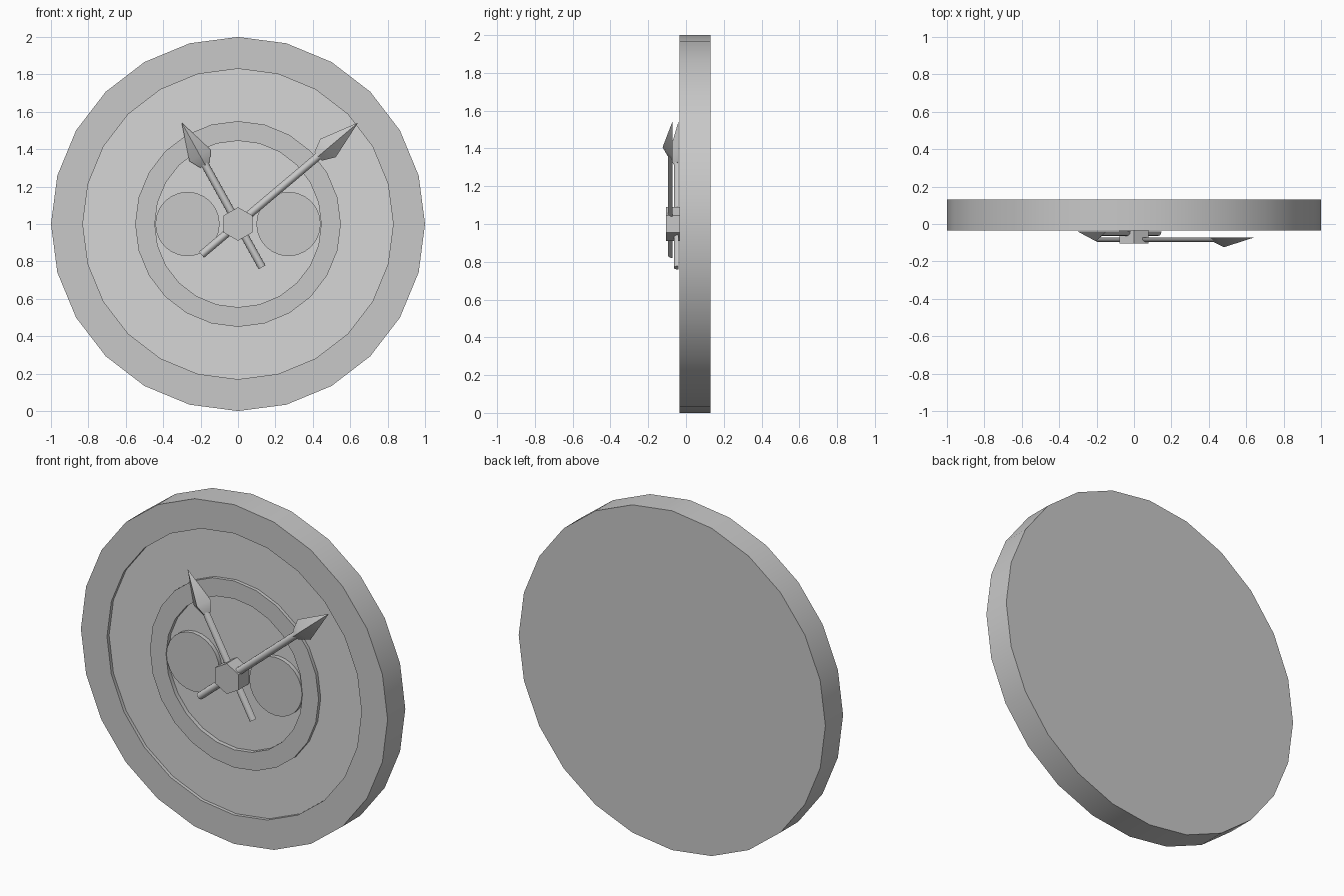
import bpy, bmesh, math
from mathutils import Vector, Matrix

cube = bpy.data.objects.get("Cube")
if cube:
    bpy.data.objects.remove(cube, do_unlink=True)


def material(name, value):
    m = bpy.data.materials.new(name)
    m.use_nodes = True
    colour = (value, value, value, 1)
    m.diffuse_color = colour
    m.node_tree.nodes["Principled BSDF"].inputs["Base Color"].default_value = colour
    return m


GREY = material("grey", 0.58)
LIGHT = material("light_grey", 0.67)
CENTRE_Z = 1.0


def finish(bm, name, materials=(GREY,)):
    """Turn the bmesh into an object at the middle of the dial."""
    bmesh.ops.recalc_face_normals(bm, faces=bm.faces)
    mesh = bpy.data.meshes.new(name)
    bm.to_mesh(mesh)
    bm.free()
    for m in materials:
        mesh.materials.append(m)
    obj = bpy.data.objects.new(name, mesh)
    obj.location.z = CENTRE_Z
    bpy.context.collection.objects.link(obj)
    bpy.ops.object.select_all(action="DESELECT")
    obj.select_set(True)
    bpy.context.view_layer.objects.active = obj
    bpy.ops.object.shade_smooth_by_angle(angle=math.radians(35))
    return obj


def disc(name, x, radius, front, back, sides):
    """Flat cylinder facing the front, with a corner at the top."""
    bm = bmesh.new()
    ring = [bm.verts.new((x + radius * math.sin(a), front, radius * math.cos(a)))
            for a in (math.tau * i / sides for i in range(sides))]
    face = bm.faces.new(ring)
    extruded = bmesh.ops.extrude_face_region(bm, geom=[face], use_keep_orig=True)
    moved = [v for v in extruded["geom"] if isinstance(v, bmesh.types.BMVert)]
    bmesh.ops.translate(bm, vec=(0, back - front, 0), verts=moved)
    return finish(bm, name)


def loft(bm, sections):
    """Half-round sections along z with flat backs: (z, half width, depth, steps)."""
    rings = []
    for z, width, depth, steps in sections:
        angles = [math.pi * i / steps for i in range(steps + 1)]
        rings.append([bm.verts.new((width * math.cos(a), -depth * math.sin(a), z))
                      for a in angles])
    for lower, upper in zip(rings, rings[1:]):
        for i in range(len(lower)):
            j = (i + 1) % len(lower)
            bm.faces.new((lower[i], lower[j], upper[j], upper[i]))
    bm.faces.new(rings[0])
    bm.faces.new(rings[-1])


def hand(name, direction, back, tail, neck, widest, tip):
    bm = bmesh.new()
    # Shaft, then faceted spear head
    loft(bm, [(-tail, 0.021, 0.024, 6), (neck + 0.01, 0.021, 0.024, 6)])
    loft(bm, [(neck, 0.03, 0.026, 2), (widest, 0.064, 0.052, 2),
              (tip, 0.001, 0.001, 2)])
    turn = math.atan2(direction[0], direction[1])
    bm.transform(Matrix.Translation((0, back, 0)) @ Matrix.Rotation(turn, 4, "Y"))
    return finish(bm, name)


# Clock body: one turned profile of radius and depth, with recessed dial
FRONT, DIAL, CENTRE, BACK = -0.035, -0.015, -0.01, 0.13
profile = [(0, CENTRE), (0.445, CENTRE), (0.445, FRONT), (0.55, FRONT),
           (0.55, DIAL), (0.83, DIAL), (0.83, FRONT), (1, FRONT),
           (1, BACK), (0, BACK)]
bm = bmesh.new()
verts = [bm.verts.new((0, y, r)) for r, y in profile]
edges = [bm.edges.new(pair) for pair in zip(verts, verts[1:])]
bmesh.ops.spin(bm, geom=verts + edges, cent=(0, 0, 0), axis=(0, 1, 0),
               angle=math.tau, steps=24)
bmesh.ops.remove_doubles(bm, verts=bm.verts, dist=0.0005)
bmesh.ops.recalc_face_normals(bm, faces=bm.faces)
for f in bm.faces:
    # Recessed front faces are lighter
    if f.normal.y < -0.9 and f.calc_center_median().y > FRONT + 0.01:
        f.material_index = 1
finish(bm, "clock_body", (GREY, LIGHT))

# Two small discs and the hub
for side, x in (("left", 0.27), ("right", -0.27)):
    disc(side + "_small_disc", x, 0.172, FRONT, 0, 24)
disc("hub", 0, 0.09, -0.105, 0, 6)

# Hands
hand("minute_hand", (0.64, 0.54), -0.072, 0.255, 0.56, 0.63, 0.837)
hand("hour_hand", (-0.30, 0.54), -0.04, 0.265, 0.36, 0.42, 0.617)
